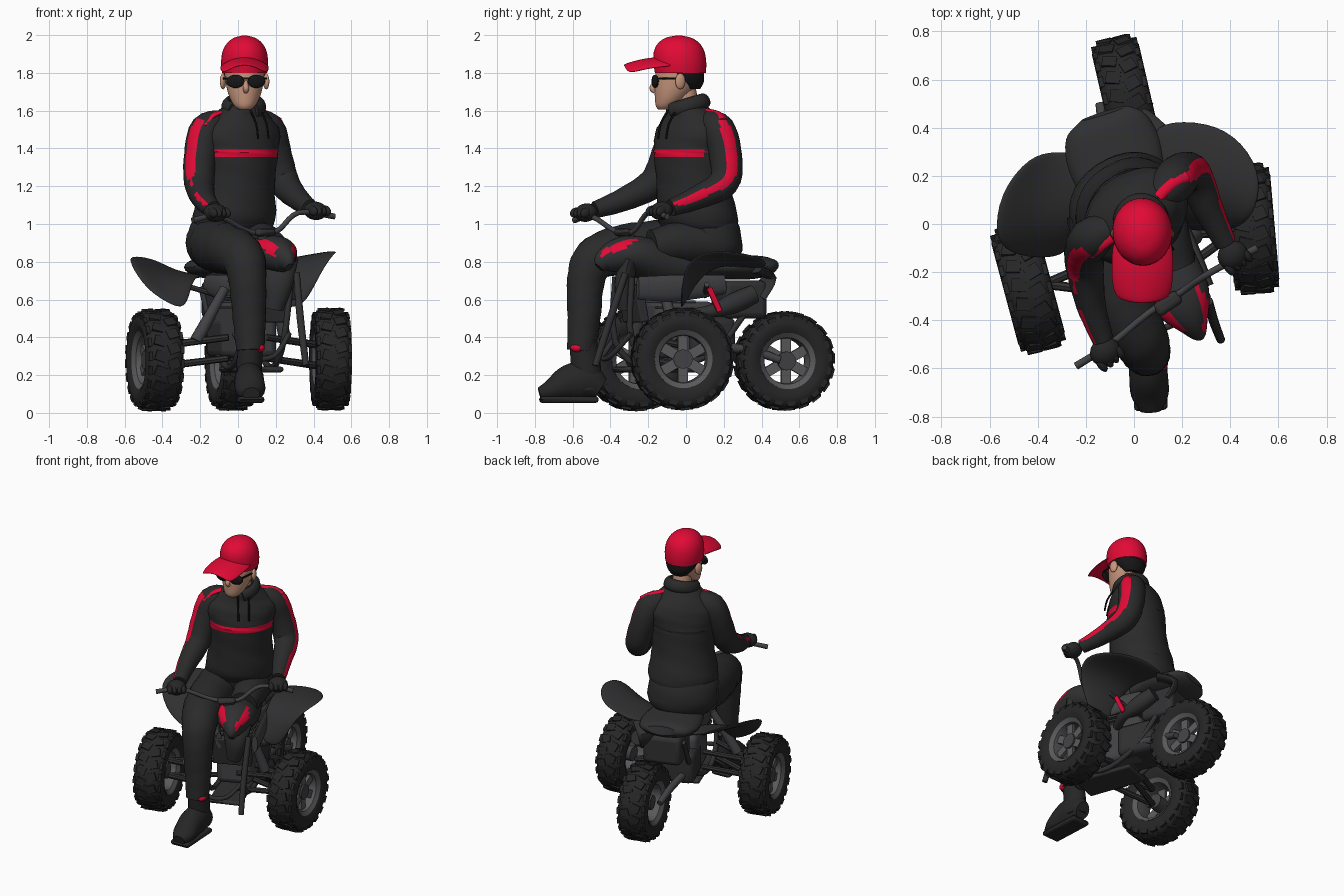
import bpy, bmesh, math
from mathutils import Vector, Matrix

if "Cube" in bpy.data.objects:
    bpy.data.objects.remove(bpy.data.objects["Cube"])

def mat(name, r, g, b):
    m = bpy.data.materials.new(name)
    m.diffuse_color = (r, g, b, 1)
    m.use_nodes = True
    m.node_tree.nodes["Principled BSDF"].inputs["Base Color"].default_value = m.diffuse_color
    return m

CLOTH = mat("black cloth", .023, .023, .024)
RED = mat("red", .76, .003, .036)
SKIN = mat("skin", .56, .30, .2)
RUBBER = mat("black rubber", .019, .019, .019)
RIM = mat("rim grey", .10, .10, .105)
PLASTIC = mat("dark plastic", .03, .03, .032)
METAL = mat("engine metal", .055, .055, .06)
BLACK = mat("gloss black", .008, .008, .009)
Z = Vector((0, 0, 1))

def finish(name, bm, *mats):
    bmesh.ops.recalc_face_normals(bm, faces=bm.faces)
    me = bpy.data.meshes.new(name)
    bm.to_mesh(me)
    bm.free()
    ob = bpy.data.objects.new(name, me)
    bpy.context.collection.objects.link(ob)
    for m in mats:
        me.materials.append(m)
    return ob

def smooth(p, k):
    """Catmull-Rom through tuples of any length."""
    out = []
    for i in range(len(p) - 1):
        a, b, c, d = p[max(i - 1, 0)], p[i], p[i + 1], p[min(i + 2, len(p) - 1)]
        for s in range(k):
            t = s / k
            out.append([.5 * (2*q + (r - o)*t + (2*o - 5*q + 4*r - w)*t*t + (3*q - o - 3*r + w)*t**3)
                        for o, q, r, w in zip(a, b, c, d)])
    return out + [list(p[-1])]

def loft(name, rings, m, rule=None, m2=RED, close=False):
    bm = bmesh.new()
    vs = [[bm.verts.new(p) for p in r] for r in rings]
    n = len(vs[0])
    for i in range(len(vs) - (not close)):
        a, b = vs[i], vs[(i + 1) % len(vs)]
        for j in range(n):
            bm.faces.new((a[j], a[(j + 1) % n], b[(j + 1) % n], b[j]))
    if not close:
        bm.faces.new(vs[0])
        bm.faces.new(vs[-1])
    bmesh.ops.recalc_face_normals(bm, faces=bm.faces)
    bm.normal_update()
    for f in bm.faces:
        f.material_index = int(bool(rule and rule(f.calc_center_median(), f.normal)))
    return finish(name, bm, m, m2)

def tube(name, pts, m, n=12, k=4, rule=None, fold=0):
    """Sweep along a path; each point is x, y, z, side radius[, up radius]."""
    pts = smooth([tuple(p) if len(p) == 5 else (*p, p[3]) for p in pts], k)
    rings, u = [], None
    for i, p in enumerate(pts):
        t = (Vector(pts[min(i + 1, len(pts) - 1)][:3]) - Vector(pts[max(i - 1, 0)][:3])).normalized()
        if u is None:
            u = t.cross(Z if abs(t.z) < .95 else Vector((0, 1, 0)))
        u = (u - t * u.dot(t)).normalized()
        v = u.cross(t)
        rings.append([Vector(p[:3]) + (u * p[3] * math.cos(a) + v * p[4] * math.sin(a))
                      * (1 + fold * math.sin(i * 2.1 + 2 * a))
                      for a in (j * math.tau / n for j in range(n))])
    return loft(name, rings, m, rule)

def stack(name, secs, m, yaw=0, n=32, k=3, rule=None, fold=0):
    """Horizontal oval sections: x, y, z, half width, half depth."""
    c, s = math.cos(math.radians(yaw)), math.sin(math.radians(yaw))
    rings = []
    for i, (x, y, z, a, b) in enumerate(smooth(secs, k)):
        ring = []
        for j in range(n):
            t = j * math.tau / n
            w = 1 + fold * math.sin(i * 1.9 + 3 * t)
            p, q = a * w * math.cos(t), b * w * math.sin(t)
            ring.append((x + p * c - q * s, y + p * s + q * c, z))
        rings.append(ring)
    return loft(name, rings, m, rule)

def place(loc, size, yaw=0, tilt=0):
    return (Matrix.Translation(loc) @ Matrix.Rotation(math.radians(yaw), 4, 'Z')
            @ Matrix.Rotation(math.radians(tilt), 4, 'X') @ Matrix.Diagonal((*size, 1)))

def box(name, loc, size, m, yaw=0, tilt=0, bevel=.02):
    bm = bmesh.new()
    bmesh.ops.create_cube(bm, size=1, matrix=place(loc, size, yaw, tilt))
    bv = finish(name, bm, m).modifiers.new("bevel", 'BEVEL')
    bv.width, bv.segments = bevel, 3

def ball(name, loc, radii, m, yaw=0, tilt=0):
    bm = bmesh.new()
    bmesh.ops.create_uvsphere(bm, u_segments=18, v_segments=12, radius=1, matrix=place(loc, radii, yaw, tilt))
    finish(name, bm, m)

def sheet(name, rows, m, thick=.015):
    bm = bmesh.new()
    v = [[bm.verts.new(p) for p in r] for r in rows]
    for i in range(len(v) - 1):
        for j in range(len(v[0]) - 1):
            bm.faces.new((v[i][j], v[i][j + 1], v[i + 1][j + 1], v[i + 1][j]))
    ob = finish(name, bm, m)
    so = ob.modifiers.new("thickness", 'SOLIDIFY')
    so.thickness, so.offset = thick, 0
    sub = ob.modifiers.new("round", 'SUBSURF')
    sub.levels = sub.render_levels = 2

# --- wheels: tyre with shallow lugs, open rim, spokes, hub
def wheel(name, loc, yaw, R, w, side):
    h = w / 2
    M = place(loc, (1, 1, 1), yaw)
    def spin(part, half, m, n=48):
        prof = half + [(-a, r) for a, r in reversed(half)]
        rings = [[M @ Vector((a * h, r * R * math.cos(t), r * R * math.sin(t))) for a, r in prof]
                 for t in (i * math.tau / n for i in range(n))]
        return loft(name + part, rings, m, close=True)
    spin("_tyre", [(-.2, .985), (-.6, .965), (-.88, .9), (-1, .8), (-1, .68), (-.85, .57), (-.7, .55)], RUBBER)
    spin("_rim", [(-.3, .45), (-.7, .47), (-.88, .57), (-.4, .58)], RIM)
    lugs, spokes = bmesh.new(), bmesh.new()
    for i in range(20):
        for s in (-1, 1):
            T = Matrix.Rotation(math.tau * (i + .25 * s) / 20, 4, 'X')
            bmesh.ops.create_cube(lugs, size=1, matrix=M @ T @ place((s * h * .36, 0, R * .975), (h * .6, R * .2, R * .05), s * 18))
            bmesh.ops.create_cube(lugs, size=1, matrix=M @ T @ place((s * h * .87, 0, R * .87), (h * .2, R * .17, R * .1)))
    for i in range(6):
        T = Matrix.Rotation(math.tau * i / 6, 4, 'X')
        bmesh.ops.create_cube(spokes, size=1, matrix=M @ T @ place((side * h * .35, 0, R * .3), (h * .25, R * .2, R * .44)))
    finish(name + "_lugs", lugs, RUBBER)
    finish(name + "_spokes", spokes, RIM)
    tube(name + "_hub", [(*(M @ Vector((s * h * .6, 0, 0))), R * .19) for s in (-1, 1)], METAL, 16, 1)

wheel("front_right_side_wheel", (-.44, -.265, .28), 15, .27, .2, -1)
wheel("front_left_side_wheel", (.49, -.02, .285), 5, .27, .19, 1)
wheel("rear_wheel", (-.03, .52, .275), 13, .262, .2, 1)

# --- chassis, engine, suspension
box("engine_block", (.04, -.04, .44), (.24, .34, .3), METAL, 22, 0, .04)
box("gearbox", (.0, .1, .4), (.28, .26, .22), PLASTIC, 22, 0, .04)
for i in range(6):
    box("cylinder_fin", (.05, -.1, .56 + .028 * i), (.27, .22, .014), METAL, 22, 0, .004)
box("radiator", (.15, -.28, .58), (.26, .05, .2), PLASTIC, 22, 10, .01)
box("skid_plate", (.07, -.16, .23), (.22, .42, .03), PLASTIC, 20)
box("rear_carrier", (-.04, .28, .6), (.26, .24, .2), PLASTIC, 18, 0, .03)
tube("exhaust", [(.16, .02, .52, .03), (.2, .14, .54, .035), (.17, .25, .58, .055), (.13, .36, .63, .05)], PLASTIC, 16)
box("red_reflector", (.245, .15, .6), (.02, .03, .14), RED, 15, 25, .004)
for s in (-1, 1):
    dx, dy = s * .12 * .93, s * .12 * .37
    tube("frame_rail", [(-.08 + dx, .35 + dy, .66, .017), (0 + dx, .12 + dy, .34, .017), (.07 + dx, -.16 + dy, .24, .017),
                        (.13 + dx, -.33 + dy, .38, .017), (.17 + dx, -.33 + dy, .72, .017)], PLASTIC)
    tube("side_panel", [(.2 + dx, -.3 + dy, .66, .02, .06), (.08 + dx * 1.3, -.1 + dy, .66, .025, .07),
                        (-.03 + dx * 1.2, .16 + dy, .68, .02, .05)], METAL, 12)
    tube("swing_arm", [(.01 + s * .1, .1, .36, .025), (-.03 + s * .09, .34, .33, .025), (-.04 + s * .1, .5, .28, .02)], METAL)
    hub = (-.37, -.25) if s < 0 else (.42, -.03)
    for z in (.25, .36):
        for back in (-.1, .08):
            tube("suspension_arm", [(.05 + s * .1, -.16 + back + s * .03, z + .04, .018), (*hub, z, .02)], PLASTIC, 8, 1)
    tube("shock_absorber", [(.06 + s * .13, -.16 + s * .04, .66, .025), (hub[0] * .6, hub[1] - .02, .38, .035)], METAL, 12, 1)
    tube("fender_stay", [(s * .1, .1, .62, .014), (s * .3, .06 + s * .05, .68, .014)], METAL, 8, 1)
tube("front_strut", [(.31, -.32, .74, .018), (.33, -.4, .5, .02), (.36, -.48, .25, .018)], PLASTIC)
tube("front_bumper", [(-.02, -.36, .42, .014), (.06, -.44, .3, .014), (.19, -.4, .3, .014), (.27, -.29, .42, .014)], PLASTIC)

# --- bodywork: tank with red V on the nose, seat, fenders
side = Vector((.92, .39, 0))
def nose_red(c, n):
    return -.45 < c.y < -.27 and n.z > 0 and .5 < abs(n.dot(side)) < .82
tube("tank", [(-.06, .16, .74, .12, .1), (.08, -.1, .78, .14, .12), (.19, -.3, .84, .13, .1),
              (.25, -.42, .81, .06, .07), (.27, -.46, .77, .02, .03)], PLASTIC, 32, 6, nose_red)
tube("front_cowl", [(.2, -.3, .8, .12, .05), (.21, -.33, .68, .08, .05), (.19, -.32, .55, .05, .04)], PLASTIC, 16)
tube("seat", [(.02, .05, .77, .14, .06), (-.04, .16, .775, .18, .065), (-.085, .3, .77, .2, .065),
              (-.11, .41, .775, .17, .055), (-.125, .46, .785, .1, .03)], PLASTIC, 24)
sheet("left_fender", [[(.2, -.02, .56), (.28, -.03, .55), (.36, -.02, .57)],
                      [(.17, .04, .68), (.3, .02, .7), (.45, -.02, .76)],
                      [(.14, .14, .78), (.33, .14, .81), (.52, .06, .85)],
                      [(.1, .28, .78), (.33, .29, .82), (.54, .22, .86)],
                      [(.05, .42, .76), (.26, .44, .8), (.42, .38, .82)]], PLASTIC, .025)
sheet("right_fender", [[(-.27, -.13, .53), (-.38, -.15, .58), (-.49, -.13, .66)],
                       [(-.24, -.02, .69), (-.42, -.02, .71), (-.59, -.08, .81)],
                       [(-.2, .15, .73), (-.38, .17, .74), (-.57, .13, .84)],
                       [(-.16, .29, .71), (-.32, .31, .74), (-.43, .29, .81)]], PLASTIC, .025)
tube("tail_light_bracket", [(.1, .36, .76, .06, .02), (.02, .44, .72, .05, .02), (.03, .38, .62, .06, .02)], PLASTIC)

# --- handlebar
tube("handlebar", [(-.24, -.59, 1.02, .016), (-.1, -.5, 1.04, .014), (.06, -.37, .96, .014), (.2, -.28, .96, .014),
                   (.32, -.2, 1.06, .014), (.51, -.1, 1.04, .016)], METAL, 10, 5)
tube("steering_column", [(.13, -.325, .96, .03), (.15, -.27, .8, .03)], METAL, 12, 1)
box("dash", (.14, -.33, .955), (.12, .06, .04), PLASTIC, 35)

# --- rider: trousers, leg and boot
stack("hips", [(-.05, .1, .78, .16, .13), (-.05, .1, .86, .23, .18), (-.04, .08, .98, .23, .19), (-.02, .07, 1.06, .19, .17)],
      CLOTH, 35, fold=.012)
tube("right_leg", [(-.14, .05, .9, .14), (-.1, -.15, .88, .14), (-.03, -.36, .86, .13), (.03, -.485, .81, .115),
                   (.05, -.53, .7, .1), (.06, -.54, .5, .088), (.065, -.555, .33, .075)], CLOTH, 20, 5, fold=.02)
tube("left_thigh", [(.06, .12, .9, .12), (.12, -.04, .9, .11), (.17, -.18, .88, .09)], CLOTH, 20, fold=.02)
tube("boot_shaft", [(.065, -.545, .38, .065, .075), (.06, -.53, .25, .068, .08), (.06, -.525, .12, .066, .08)], RUBBER, 18)
tube("boot_foot", [(.06, -.45, .13, .05, .06), (.06, -.53, .17, .075, .1), (.06, -.62, .16, .08, .095),
                   (.066, -.71, .12, .078, .06), (.07, -.775, .1, .045, .035)], RUBBER, 18)
box("boot_sole", (.063, -.62, .07), (.14, .31, .035), RUBBER, 3, 0, .05)
ball("ankle_tag", (.115, -.575, .345), (.027, .036, .024), RED)

# --- jacket with chest stripe, hood, drawstrings
face = Vector((.616, -.788, 0))
lat = Vector((.788, .616, 0))
stack("jacket", [(-.03, .07, .97, .215, .18), (-.02, .06, 1.04, .23, .205), (-.005, .04, 1.2, .205, .19),
                 (.005, .03, 1.355, .215, .19), (.005, .03, 1.395, .22, .188), (.01, .035, 1.49, .235, .17),
                 (.015, .035, 1.56, .175, .14), (.025, .01, 1.615, .115, .11), (.03, 0, 1.65, .08, .085)],
      CLOTH, 38, 48, 4, lambda c, n: 1.355 < c.z < 1.395 and n.dot(face) > .35, .01)
tube("hood_collar", [(.03 + .092 * math.cos(a), .0 + .1 * math.sin(a), 1.625 + .03 * math.sin(a), .026, .04)
                     for a in (math.radians(d) for d in range(-50, 231, 28))], CLOTH, 12, 3)
for s in (-1, 1):
    p = Vector((.02, .02, 0)) + lat * s * .035
    tube("drawstring", [(*(p + face * f).xy, z, .006) for f, z in ((.12, 1.6), (.168, 1.53), (.186, 1.45))], BLACK, 6, 3)

# --- arms with red sleeve stripe, gloves
for name, out, pts, hand in (
    ("right_arm", (-.55, -.75, .3), [(-.07, -.01, 1.54, .06), (-.165, -.055, 1.5, .088), (-.2, -.1, 1.36, .086), (-.205, -.17, 1.22, .08),
                       (-.18, -.33, 1.13, .062), (-.13, -.48, 1.075, .045)], (-.12, -.53, 1.06)),
    ("left_arm", (.87, .38, .3), [(.09, .1, 1.54, .06), (.16, .17, 1.5, .088), (.2, .21, 1.36, .086), (.245, .2, 1.22, .08),
                     (.31, .06, 1.14, .062), (.38, -.08, 1.085, .045)], (.41, -.13, 1.07))):
    out = Vector(out).normalized()
    tube(name, pts, CLOTH, 48, 5, lambda c, n: n.dot(out) > .925 and c.z > 1.1, .012)
    ball(name + "_glove", hand, (.065, .06, .048), RUBBER, 35, 15)
    for i in range(4):
        q = Vector(hand) + lat * (i - 1.5) * .03 + face * .035
        ball("knuckle", q, (.018, .035, .026), RUBBER, 38, 20)

# --- red shoulder stripes running from the collar to the sleeves
tube("right_shoulder_stripe", [(-.09, -.055, 1.59, .022, .012), (-.14, -.09, 1.567, .024, .014), (-.185, -.125, 1.52, .024, .012)], RED, 10)
tube("left_shoulder_stripe", [(.1, .11, 1.6, .022, .012), (.16, .17, 1.585, .024, .012), (.22, .2, 1.55, .024, .012)], RED, 10)

# --- head, glasses, hair, cap
tube("neck", [(.03, .015, 1.58, .062), (.03, -.01, 1.72, .062)], SKIN, 18, 2)
stack("head", [(.035, -.115, 1.605, .03, .03), (.035, -.105, 1.625, .055, .055), (.035, -.08, 1.67, .08, .085),
               (.035, -.055, 1.73, .097, .112), (.035, -.04, 1.8, .105, .122), (.035, -.04, 1.87, .1, .12)], SKIN, 4)
tube("nose", [(.04, -.16, 1.755, .01), (.042, -.178, 1.72, .017), (.042, -.165, 1.7, .012)], SKIN, 10, 3)
stack("hair", [(.035, .025, 1.715, .06, .05), (.035, .012, 1.75, .09, .082), (.035, -.01, 1.79, .11, .105),
               (.035, -.035, 1.84, .113, .13)], BLACK, 4)
for s in (-1, 1):
    ball("ear", (.035 + s * .114, -.03, 1.755), (.015, .028, .042), SKIN, s * 20)
    ball("lens", (.042 + s * .056, -.165 + .002 * s, 1.755), (.049, .014, .035), BLACK, 4 + s * 12)
    tube("temple_arm", [(.04 + s * .098, -.145, 1.77, .007), (.035 + s * .116, -.02, 1.77, .006)], BLACK, 6, 1)
box("glasses_bridge", (.042, -.175, 1.77), (.04, .01, .012), BLACK, 4, 0, .003)
stack("cap", [(.035, -.03, 1.8, .12, .135), (.035, -.032, 1.85, .125, .14), (.035, -.036, 1.91, .118, .135),
              (.035, -.038, 1.955, .095, .112), (.035, -.039, 1.985, .058, .07), (.035, -.039, 1.998, .01, .012)], RED, 4, 36)
sheet("cap_brim", [[(.035 + t * w, y + abs(t) ** 2 * d, z - t * t * .05) for t in (-1, -.6, 0, .6, 1)]
                   for w, y, d, z in ((.124, -.12, .07, 1.885), (.13, -.2, .05, 1.88), (.13, -.27, .04, 1.865), (.115, -.335, .03, 1.845))],
      RED, .014)

bpy.ops.object.select_all(action='SELECT')
bpy.context.view_layer.objects.active = bpy.data.objects["jacket"]
bpy.ops.object.shade_smooth_by_angle(angle=math.radians(40))
